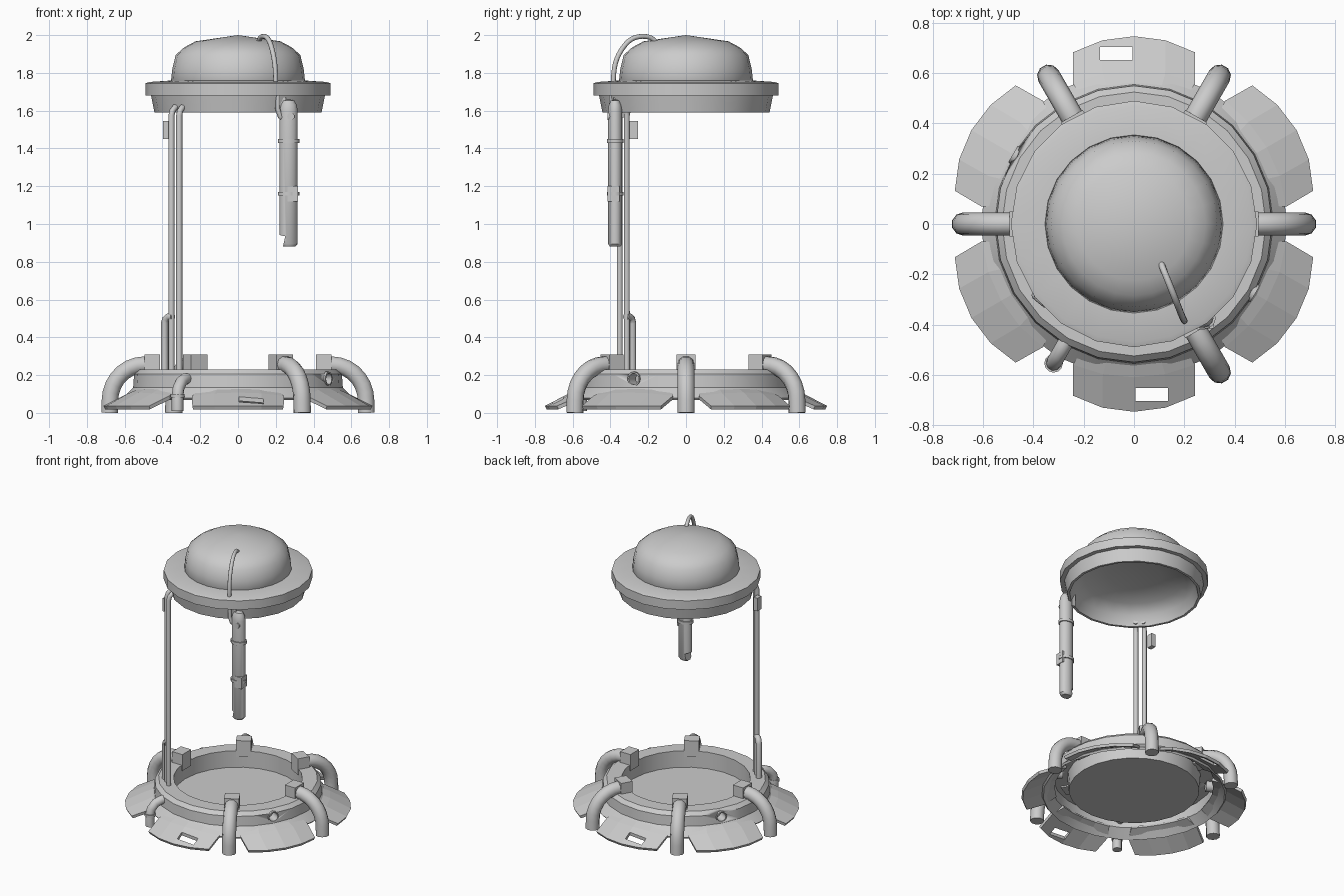
import bpy, bmesh
from math import sin, cos, pi, radians
from mathutils import Matrix, Vector

if "Cube" in bpy.data.objects:
    bpy.data.objects.remove(bpy.data.objects["Cube"])


def finish(bm, name, mat=None, smooth=35):
    bmesh.ops.recalc_face_normals(bm, faces=bm.faces)
    me = bpy.data.meshes.new(name)
    bm.to_mesh(me)
    bm.free()
    ob = bpy.data.objects.new(name, me)
    bpy.context.collection.objects.link(ob)
    if mat:
        me.transform(mat)
    if smooth:
        activate(ob)
        bpy.ops.object.shade_smooth_by_angle(angle=radians(smooth))
    return ob


def activate(ob):
    bpy.ops.object.select_all(action='DESELECT')
    ob.select_set(True)
    bpy.context.view_layer.objects.active = ob


def lathe(name, prof, n, closed=False, mat=None, smooth=35):
    bm = bmesh.new()
    vs = [bm.verts.new((r, 0, z)) for r, z in prof]
    pairs = list(zip(vs, vs[1:])) + ([(vs[-1], vs[0])] if closed else [])
    es = [bm.edges.new(p) for p in pairs]
    bmesh.ops.spin(bm, geom=vs + es, cent=(0, 0, 0), axis=(0, 0, 1),
                   angle=2 * pi, steps=n)
    bmesh.ops.remove_doubles(bm, verts=bm.verts, dist=1e-4)
    return finish(bm, name, mat, smooth)


def box(name, lo, hi, mat=None):
    bm = bmesh.new()
    bmesh.ops.create_cube(bm, size=1)
    lo, hi = Vector(lo), Vector(hi)
    for v in bm.verts:
        v.co = Vector([(a + b) / 2 + c * (b - a) for a, b, c in zip(lo, hi, v.co)])
    return finish(bm, name, mat, 0)


def tube(name, pts, rad, mat=None, res=3, kind='POLY'):
    cu = bpy.data.curves.new(name, 'CURVE')
    cu.dimensions = '3D'
    cu.bevel_depth, cu.bevel_resolution, cu.use_fill_caps = rad, res, True
    sp = cu.splines.new(kind)
    sp.points.add(len(pts) - 1)
    for p, co in zip(sp.points, pts):
        p.co = (*co, 1)
    if kind == 'NURBS':
        sp.use_endpoint_u, sp.order_u, sp.resolution_u = True, 3, 5
    ob = bpy.data.objects.new(name, cu)
    bpy.context.collection.objects.link(ob)
    activate(ob)
    bpy.ops.object.convert(target='MESH')
    ob = bpy.context.view_layer.objects.active
    if mat:
        ob.data.transform(mat)
    bpy.ops.object.shade_smooth_by_angle(angle=radians(45))
    return ob


def cut(ob, cutter):
    m = ob.modifiers.new('cut', 'BOOLEAN')
    m.operation, m.solver, m.object = 'DIFFERENCE', 'EXACT', cutter
    activate(ob)
    bpy.ops.object.modifier_apply(modifier=m.name)
    bpy.data.objects.remove(cutter)


def turn(deg):
    return Matrix.Rotation(radians(deg), 4, 'Z')


# Base: floor, ring wall and sloping skirt, hollow underneath
base = lathe('base_ring', [(0, .11), (.425, .11), (.425, .23), (.525, .23), (.55, .205),
                           (.555, .135), (.61, .08), (.60, .068), (.54, .125),
                           (.535, .2), (.44, .2), (.43, .098), (0, .098)], 24, smooth=30)

# Round ports in the ring wall
for a in (-30, 150):
    m = turn(a) @ Matrix.Translation((.55, 0, .18)) @ Matrix.Rotation(pi / 2, 4, 'Y')
    cut(base, lathe('port_cutter', [(0, -.07), (.033, -.07), (.033, .07), (0, .07)], 12, mat=m))
    lathe('port_lip', [(.03, -.07), (.038, -.07), (.038, .006), (.03, .006)], 12, True, m)


# Skirt petals, two of them with a slot
def petal(deg):
    bm = bmesh.new()
    rows = []
    for r, z, half, droop, bulge in ((.725, .037, 19.5, 0, .022), (.61, .108, 23.5, .018, 0),
                                     (.53, .14, 22, .01, 0)):
        row = []
        for i in range(5):
            t = (i - 2) / 2
            a = radians(half * t)
            q = r + bulge * (1 - t * t)
            row.append(bm.verts.new((q * cos(a), q * sin(a), z - droop * t * t)))
        rows.append(row)
    for p, q in zip(rows, rows[1:]):
        for i in range(4):
            bm.faces.new((p[i], p[i + 1], q[i + 1], q[i]))
    ob = finish(bm, 'petal', None, 0)
    if ob.data.polygons[0].normal.z < 0:
        ob.data.flip_normals()
    m = ob.modifiers.new('thick', 'SOLIDIFY')
    m.thickness, m.offset = .02, -1
    activate(ob)
    bpy.ops.object.modifier_apply(modifier=m.name)
    if deg in (90, 270):
        cut(ob, box('slot_cutter', (.652, .005, -.1), (.705, .135, .2)))
    ob.data.transform(turn(deg))


for deg in range(30, 390, 60):
    petal(deg)

# Arched pipes with their blocks on the ring
arc = [(.495 + .183 * sin(k * pi / 14), 0, .065 + .19 * cos(k * pi / 14)) for k in range(8)]
for deg in (0, 60, 120, 180, 300):
    tube('arched_pipe', [(.46, 0, .255)] + arc + [(.68, 0, 0)], .046, turn(deg))
    box('pipe_block', (.412, -.05, .19), (.495, .05, .308), turn(deg))

# Short elbow pipe in the sixth place
tube('elbow_pipe', [(.52, 0, .18), (.56, 0, .18), (.60, 0, .165), (.63, 0, .13),
                    (.64, 0, .09), (.64, 0, .01)], .031, turn(240))
lathe('elbow_collar', [(.02, .082), (.037, .082), (.037, .1), (.02, .1)],
      12, True, turn(240) @ Matrix.Translation((.64, 0, 0)))

# Cap: rim with hollow underside
lathe('cap_rim', [(0, 1.77), (.35, 1.76), (.47, 1.752), (.49, 1.745), (.49, 1.68), (.46, 1.68),
                  (.442, 1.59), (.425, 1.59), (.40, 1.66), (.33, 1.71), (.18, 1.74),
                  (0, 1.75)], 20)

# Cap dome
lathe('cap_dome', [(.34, 1.73), (.355, 1.755), (.348, 1.82), (.33, 1.895), (.285, 1.935),
                   (.225, 1.967), (0, 2.0)], 24, smooth=45)

# Pair of uprights, hooked into the cap
for x, y in ((-.352, -.313), (-.311, -.351)):
    tube('upright', [(x, y, .15), (x, y, 1.575), (x * .985, y * .985, 1.6),
                     (x * .95, y * .95, 1.617), (x * .87, y * .87, 1.618)], .016)

# Short side tube and small box on the uprights
tube('side_tube', [(-.388, -.283, .15), (-.388, -.283, .475), (-.382, -.288, .496),
                   (-.368, -.3, .508), (-.345, -.318, .51)], .02)
box('upright_box', (-.397, -.298, 1.45), (-.365, -.254, 1.545))

# Hanging handpiece with a notched lower end
hp = Matrix.Translation((.268, -.375, 0)) @ Matrix.Diagonal((1, .8, 1, 1))
hand = lathe('handpiece', [(0, .88), (.035, .88), (.048, .895), (.048, 1.60), (.043, 1.63),
                           (.03, 1.653), (0, 1.66)], 14, mat=hp)
cut(hand, box('notch_cutter', (.1, -.6, .7), (.25, -.1, .935),
              Matrix.Translation((.25, 0, .935)) @ Matrix.Rotation(radians(12), 4, 'Y')
              @ Matrix.Translation((-.25, 0, -.935))))
for z in (1.16, 1.44):
    lathe('handpiece_band', [(.03, z - .01), (.057, z - .01), (.057, z + .01), (.03, z + .01)],
          14, True, hp)
box('handpiece_switch', (.262, -.416, 1.118), (.318, -.352, 1.2))
lathe('handpiece_button', [(0, -.01), (.02, -.01), (.02, .006), (0, .006)], 12,
      mat=Matrix.Translation((.28, -.41, 1.57)) @ Matrix.Rotation(pi / 2, 4, 'X'))
box('handpiece_bracket', (.225, -.385, 1.56), (.255, -.33, 1.67))

# Cable from the dome over the rim to the handpiece
tube('cable', [(.105, -.145, 1.94), (.11, -.165, 1.98), (.135, -.225, 1.998),
               (.165, -.30, 1.98), (.19, -.365, 1.89), (.2, -.385, 1.80),
               (.2, -.385, 1.74)], .013, kind='NURBS')
tube('cable_end', [(.21, -.395, 1.70), (.21, -.395, 1.61), (.222, -.39, 1.57),
                   (.25, -.38, 1.55)], .013)
